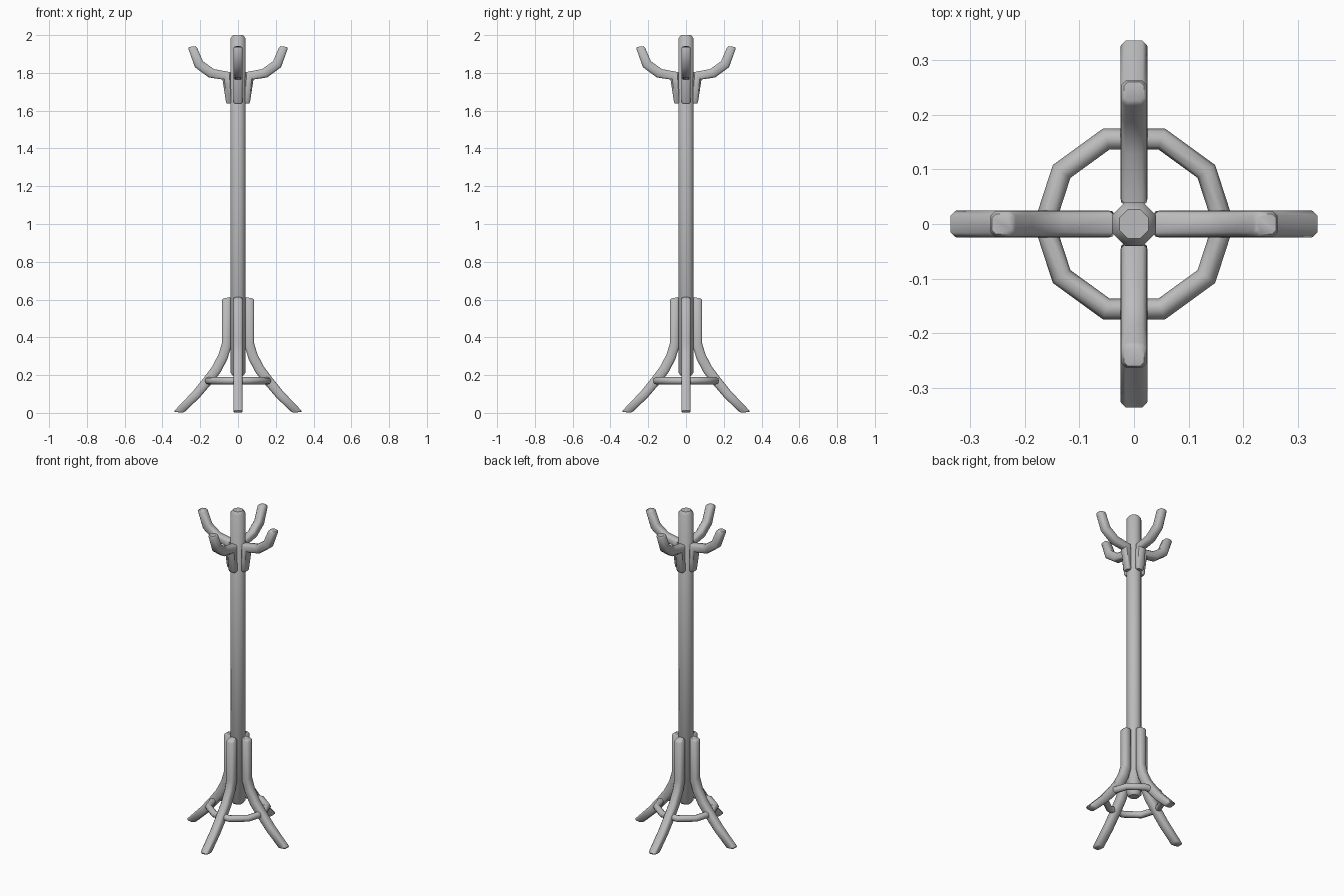
import bpy, bmesh, math
from mathutils import Vector, Matrix

if "Cube" in bpy.data.objects:
    bpy.data.objects.remove(bpy.data.objects["Cube"])

grey = bpy.data.materials.new("grey")
grey.diffuse_color = (0.5, 0.5, 0.5, 1)
grey.use_nodes = True
grey.node_tree.nodes["Principled BSDF"].inputs["Base Color"].default_value = grey.diffuse_color


def finish(name, bm, angle=50):
    bmesh.ops.recalc_face_normals(bm, faces=bm.faces)
    me = bpy.data.meshes.new(name)
    bm.to_mesh(me)
    bm.free()
    ob = bpy.data.objects.new(name, me)
    bpy.context.collection.objects.link(ob)
    me.materials.append(grey)
    bpy.ops.object.select_all(action='DESELECT')
    ob.select_set(True)
    bpy.context.view_layer.objects.active = ob
    bpy.ops.object.shade_smooth_by_angle(angle=math.radians(angle))
    return ob


def skin(bm, rings):
    """Bridge successive rings of points and cap both ends."""
    loops = [[bm.verts.new(p) for p in r] for r in rings]
    n = len(loops[0])
    for a, b in zip(loops, loops[1:]):
        for i in range(n):
            bm.faces.new((a[i], a[(i + 1) % n], b[(i + 1) % n], b[i]))
    bm.faces.new(loops[0])
    bm.faces.new(loops[-1])


def section(inner, outer, w, s=1.0):
    """Chamfered rectangle spanning inner-outer (x, z), half width w."""
    a, b = Vector((inner[0], 0, inner[1])), Vector((outer[0], 0, outer[1]))
    mid, h = (a + b) / 2, (b - a) / 2 * s
    w *= s
    t, u = 0.62, w * 0.62
    prof = [(-1, -u), (-1, u), (-t, w), (t, w), (1, u), (1, -u), (t, -w), (-t, -w)]
    return [mid + h * k + Vector((0, y, 0)) for k, y in prof]


def four_bars(name, pairs, w):
    """Four copies of a bent bar around the pole."""
    for k, side in enumerate(("right", "back", "left", "front")):
        bm = bmesh.new()
        rings = [section(i, o, w) for i, o in pairs]
        # small chamfer at both ends
        for idx, nxt in ((0, 1), (-1, -2)):
            r, q = rings[idx], rings[nxt]
            d = (sum(r, Vector()) - sum(q, Vector())).normalized() * 0.008
            cap = section(*pairs[idx], w, 0.75)
            rings[idx] = [p - d for p in r]
            if idx == 0:
                first = cap
            else:
                last = cap
        skin(bm, [first] + rings + [last])
        bmesh.ops.rotate(bm, verts=bm.verts, matrix=Matrix.Rotation(k * math.pi / 2, 3, 'Z'))
        finish(name + "_" + side, bm)


# Eight-sided pole with chamfered ends
c = 1 / math.cos(math.pi / 8)
bm = bmesh.new()
skin(bm, [[Vector((r * c * math.cos((i + .5) * math.pi / 4),
                   r * c * math.sin((i + .5) * math.pi / 4), z)) for i in range(8)]
          for r, z in ((0.026, 0.195), (0.04, 0.213), (0.04, 1.982), (0.027, 2.0))])
finish("pole", bm)

# Curved legs: inner and outer edge points from top to foot
four_bars("leg", [((0.036, 0.614), (0.086, 0.604)), ((0.036, 0.35), (0.085, 0.37)),
                  ((0.056, 0.285), (0.103, 0.31)), ((0.092, 0.215), (0.138, 0.243)),
                  ((0.142, 0.152), (0.18, 0.187)), ((0.205, 0.079), (0.238, 0.115)),
                  ((0.288, 0.0), (0.342, 0.006))], 0.025)

# Coat hooks
four_bars("hook", [((0.034, 1.637), (0.063, 1.637)), ((0.036, 1.803), (0.082, 1.765)),
                   ((0.128, 1.82), (0.155, 1.776)), ((0.186, 1.862), (0.228, 1.83)),
                   ((0.22, 1.942), (0.266, 1.936))], 0.024)

# Ten-sided brace ring
bm = bmesh.new()
R, r, N, M = 0.164, 0.02, 10, 8
grid = [[bm.verts.new(((R + r * math.cos(b)) * math.cos(a), (R + r * math.cos(b)) * math.sin(a),
                       0.17 + r * math.sin(b)))
         for b in [j * 2 * math.pi / M for j in range(M)]]
        for a in [i * 2 * math.pi / N for i in range(N)]]
for i in range(N):
    for j in range(M):
        bm.faces.new((grid[i][j], grid[(i + 1) % N][j],
                      grid[(i + 1) % N][(j + 1) % M], grid[i][(j + 1) % M]))
finish("brace_ring", bm)
